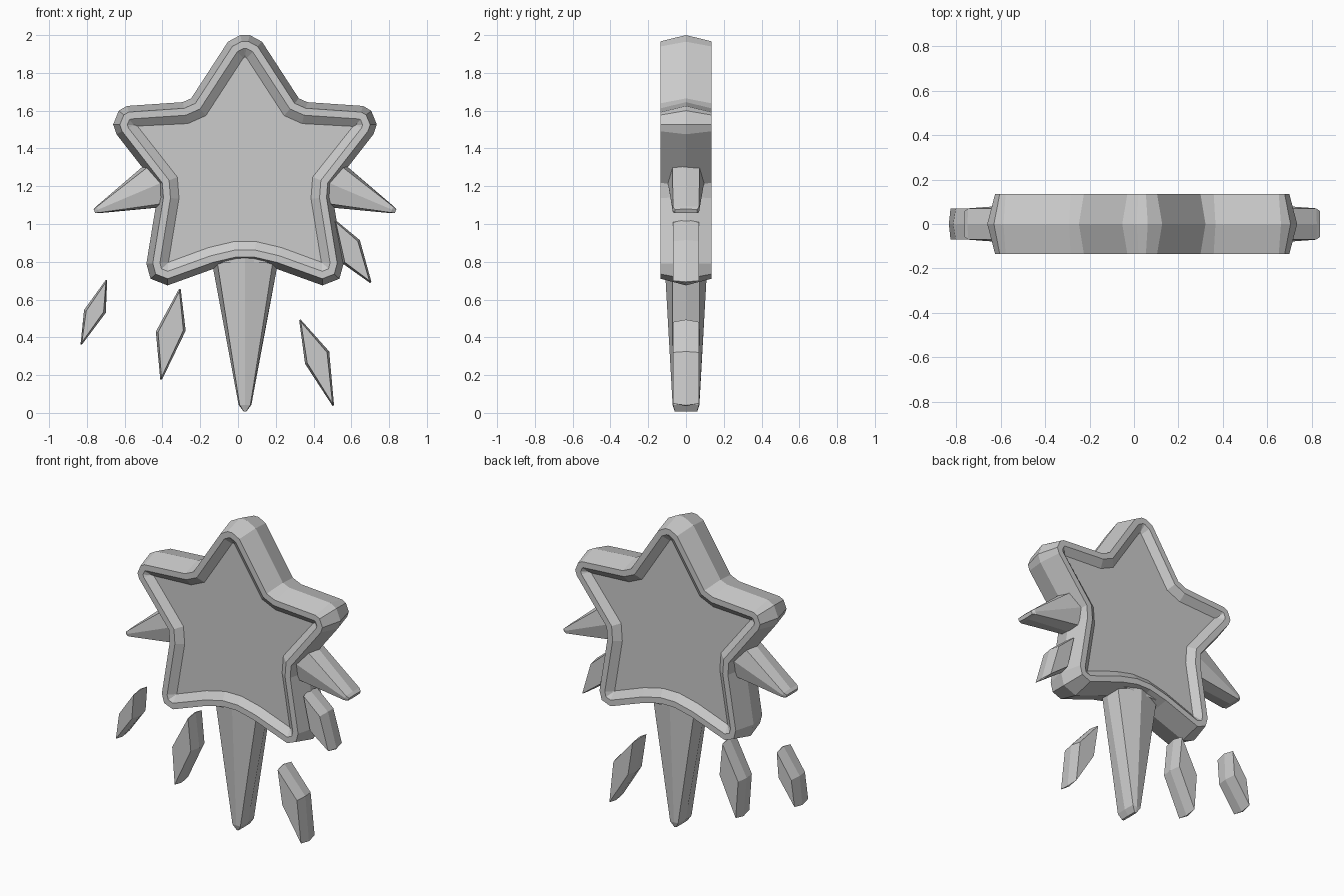
import bpy, bmesh, math
from mathutils import Vector

if "Cube" in bpy.data.objects:
    bpy.data.objects.remove(bpy.data.objects["Cube"])

CX = 0.037  # the star sits slightly right of the model centre


def loft(name, rings):
    """Skin a list of equal-length 3D rings and cap both ends."""
    bm = bmesh.new()
    vs = [[bm.verts.new(p) for p in r] for r in rings]
    n = len(rings[0])
    for a, b in zip(vs, vs[1:]):
        for i in range(n):
            j = (i + 1) % n
            bm.faces.new((a[i], a[j], b[j], b[i]))
    bm.faces.new(vs[0])
    bm.faces.new(vs[-1])
    bmesh.ops.remove_doubles(bm, verts=bm.verts, dist=0.0005)
    bmesh.ops.recalc_face_normals(bm, faces=bm.faces)
    me = bpy.data.meshes.new(name)
    bm.to_mesh(me)
    bm.free()
    ob = bpy.data.objects.new(name, me)
    bpy.context.collection.objects.link(ob)
    return ob


def inset(pts, d):
    """Mitred inward offset of a clockwise outline; flipped edges collapse."""
    n = len(pts)
    out = []
    for i in range(n):
        p = pts[i]
        e1 = (p - pts[i - 1]).normalized()
        e2 = (pts[(i + 1) % n] - p).normalized()
        n1, n2 = Vector((e1.y, -e1.x)), Vector((e2.y, -e2.x))
        out.append(p + (n1 + n2) * d / (1 + n1.dot(n2)))
    for i in range(n):
        j = (i + 1) % n
        if (out[j] - out[i]).dot(pts[j] - pts[i]) < 0:
            m = (out[i] + out[j]) / 2
            out[i], out[j] = m, m.copy()
    return out


def plate(name, outline, steps):
    """Stack of inset outlines, steps = (inset, y)."""
    pts = [Vector(p) for p in outline]
    loft(name, [[(p.x, y, p.y) for p in inset(pts, d)] for d, y in steps])


def spike(name, tip, angle, length, wide, ridge, shoulder, blunt):
    """Ridged crystal spike; angle gives the direction in which it points."""
    ax = Vector((math.cos(angle), 0, math.sin(angle)))
    side = Vector((-ax.z, 0, ax.x))
    t = Vector((tip[0], 0, tip[1]))
    rings = []
    for s, w, r, e in ((0, blunt, .06, .058), (shoulder[0], shoulder[1], .071, .069),
                       (length, wide, ridge, .072)):
        sec = [(w, 0), (.84 * w, e), (0, r), (-.84 * w, e),
               (-w, 0), (-.84 * w, -e), (0, -r), (.84 * w, -e)]
        rings.append([t - ax * s + side * a + Vector((0, b, 0)) for a, b in sec])
    loft(name, rings)


# Star body: rounded five-pointed outline, ridged rim, recessed faces
half = [(.025, 2.0), (.09, 1.965), (.285, 1.665), (.33, 1.645), (.625, 1.625),
        (.668, 1.60), (.698, 1.527), (.68, 1.475), (.47, 1.205), (.465, 1.14),
        (.522, .79), (.50, .71), (.41, .675), (.16, .765), (.045, .792)]
star = [(CX + x, z) for x, z in half] + [(CX - x, z) for x, z in reversed(half)]
prof = [(.115, .10), (.07, .135), (.033, .135)]
plate("star_body", star, [(d, -y) for d, y in prof] + [(0, 0)]
      + [(d, y) for d, y in reversed(prof)])

# Spikes behind the star
spike("lower_spike", (CX, .008), -math.pi / 2, .855, .187, .117, (.035, .034), .008)
for label, s in (("left", -1), ("right", 1)):
    a = math.radians(-23)
    spike(label + "_spike", (CX + s * .797, 1.068), a if s > 0 else math.pi - a,
          .43, .15, .099, (.02, .02), .012)

# Floating shards: top, right, bottom, left corners with blunted ends
shards = [[(-.692, .715), (-.70, .53), (-.835, .35), (-.815, .545)],
          [(-.305, .67), (-.277, .435), (-.41, .16), (-.435, .43)],
          [(.322, .505), (.483, .325), (.51, .022), (.355, .26)],
          [(.505, 1.03), (.645, .915), (.71, .68), (.555, .79)]]
for k, (t, r, b, l) in enumerate(shards):
    t, r, b, l = map(Vector, (t, r, b, l))
    f = .06
    outline = [t.lerp(l, f), t.lerp(r, f), r, b.lerp(r, f), b.lerp(l, f), l]
    plate("shard_%d" % (k + 1), outline, [(.012, -.07), (0, 0), (.012, .07)])
